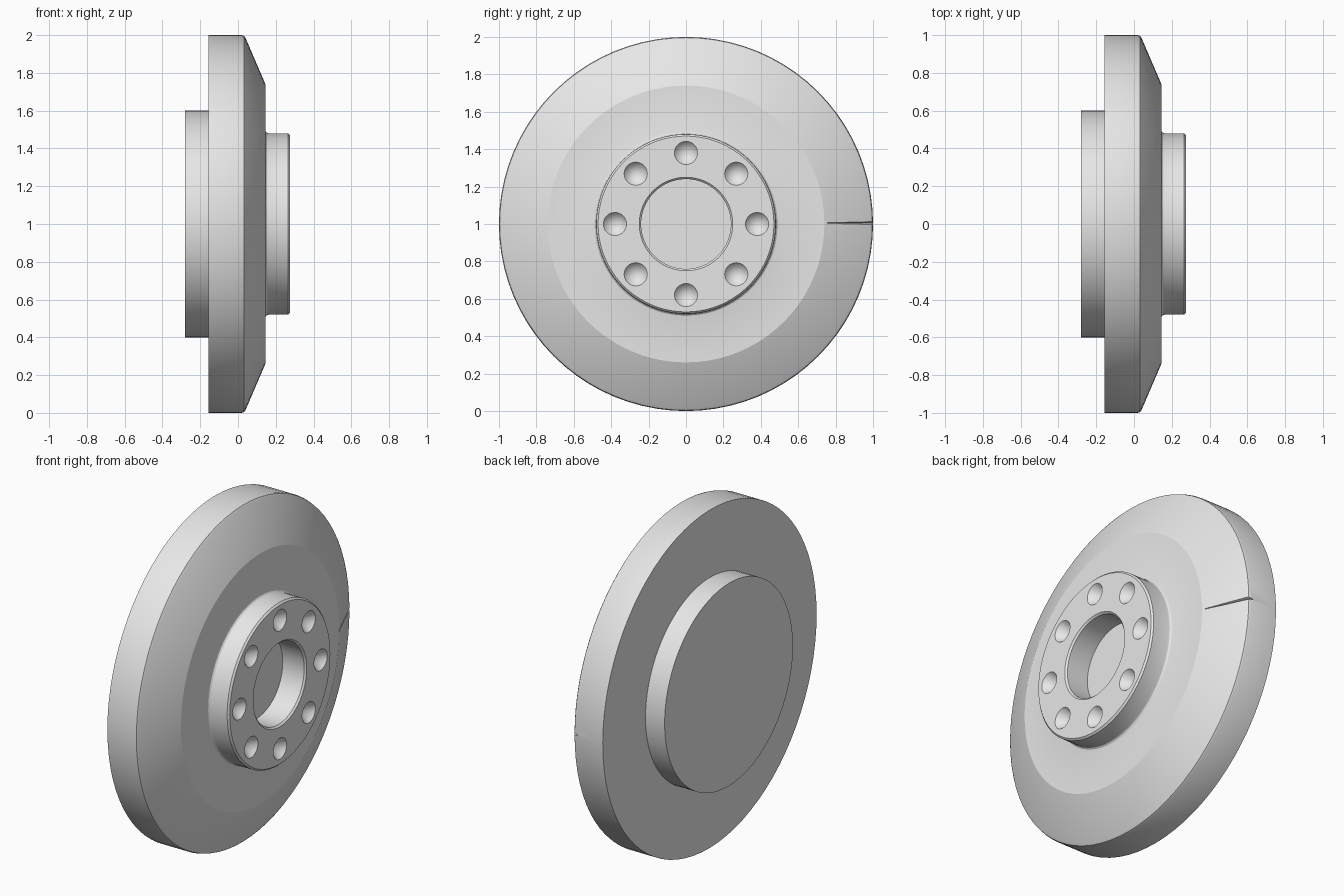
import bpy, bmesh, math
from mathutils import Matrix, Vector

old = bpy.data.objects.get("Cube")
if old:
    bpy.data.objects.remove(old, do_unlink=True)

GREY = (0.8, 0.8, 0.8, 1.0)
SEGMENTS = 80
CENTRE = Vector((0, 0, 1))
HUB_FACE = 0.275

metal = bpy.data.materials.new("plain grey metal")
metal.use_nodes = True
metal.diffuse_color = GREY
metal.node_tree.nodes["Principled BSDF"].inputs["Base Color"].default_value = GREY


def make_object(name, bm):
    bmesh.ops.recalc_face_normals(bm, faces=bm.faces)
    mesh = bpy.data.meshes.new(name)
    bm.to_mesh(mesh)
    bm.free()
    mesh.materials.append(metal)
    obj = bpy.data.objects.new(name, mesh)
    bpy.context.collection.objects.link(obj)
    return obj


def lathe(name, profile):
    """Revolve (x, radius) points around the wheel axis."""
    bm = bmesh.new()
    verts = [bm.verts.new((x, 0, r)) for x, r in profile]
    edges = [bm.edges.new(pair) for pair in zip(verts, verts[1:])]
    bmesh.ops.spin(bm, geom=verts + edges, cent=(0, 0, 0), axis=(1, 0, 0),
                   angle=math.tau, steps=SEGMENTS, use_duplicate=False)
    bmesh.ops.remove_doubles(bm, verts=bm.verts, dist=0.0005)
    bmesh.ops.translate(bm, verts=bm.verts, vec=CENTRE)
    return make_object(name, bm)


# Flanged disc with rear boss, bevelled front, filleted hub and blind bore
fillet = [(0.163 - 0.018 * math.sin(a), 0.498 - 0.018 * math.cos(a))
          for a in (math.radians(d) for d in (90, 60, 30, 0))]
disc = lathe("flanged_disc", [
    (-0.28, 0), (-0.28, 0.6), (-0.155, 0.6), (-0.155, 1),
    (0.02, 1), (0.032, 0.996), (0.04, 0.985), (0.145, 0.74)] + fillet + [
    (0.265, 0.48), (HUB_FACE, 0.47), (HUB_FACE, 0.25),
    (0.265, 0.24), (0.125, 0.24), (0.125, 0)])

# Ring of conical countersinks
depth, radius, extra = 0.08, 0.062, 0.02
bm = bmesh.new()
for i in range(8):
    a = math.tau * i / 8
    spot = CENTRE + Vector((HUB_FACE + (extra - depth) / 2,
                            0.38 * math.cos(a), 0.38 * math.sin(a)))
    bmesh.ops.create_cone(
        bm, cap_ends=True, segments=32, radius1=0,
        radius2=radius * (depth + extra) / depth, depth=depth + extra,
        matrix=Matrix.Translation(spot) @ Matrix.Rotation(math.pi / 2, 4, 'Y'))
bmesh.ops.remove_doubles(bm, verts=bm.verts, dist=0.0001)
holes = make_object("hole_cutter", bm)

# Tapered timing groove across the bevel
bm = bmesh.new()
for p in ((0.15, 0.72, 1.005), (0.05, 1.02, 1.02),
          (0.05, 1.02, 0.99), (-0.005, 1.02, 1.005)):
    bm.verts.new(p)
bmesh.ops.convex_hull(bm, input=bm.verts)
groove = make_object("groove_cutter", bm)

# Cut both, then discard the cutters
bpy.context.view_layer.objects.active = disc
for cutter in (holes, groove):
    cutter.hide_render = True
    mod = disc.modifiers.new(cutter.name, 'BOOLEAN')
    mod.operation = 'DIFFERENCE'
    mod.solver = 'EXACT'
    mod.object = cutter
    bpy.ops.object.modifier_apply(modifier=mod.name)
    bpy.data.objects.remove(cutter, do_unlink=True)

# Smooth curved walls, keep machined edges crisp
bpy.ops.object.select_all(action='DESELECT')
disc.select_set(True)
bpy.ops.object.shade_smooth_by_angle(angle=math.radians(20))
